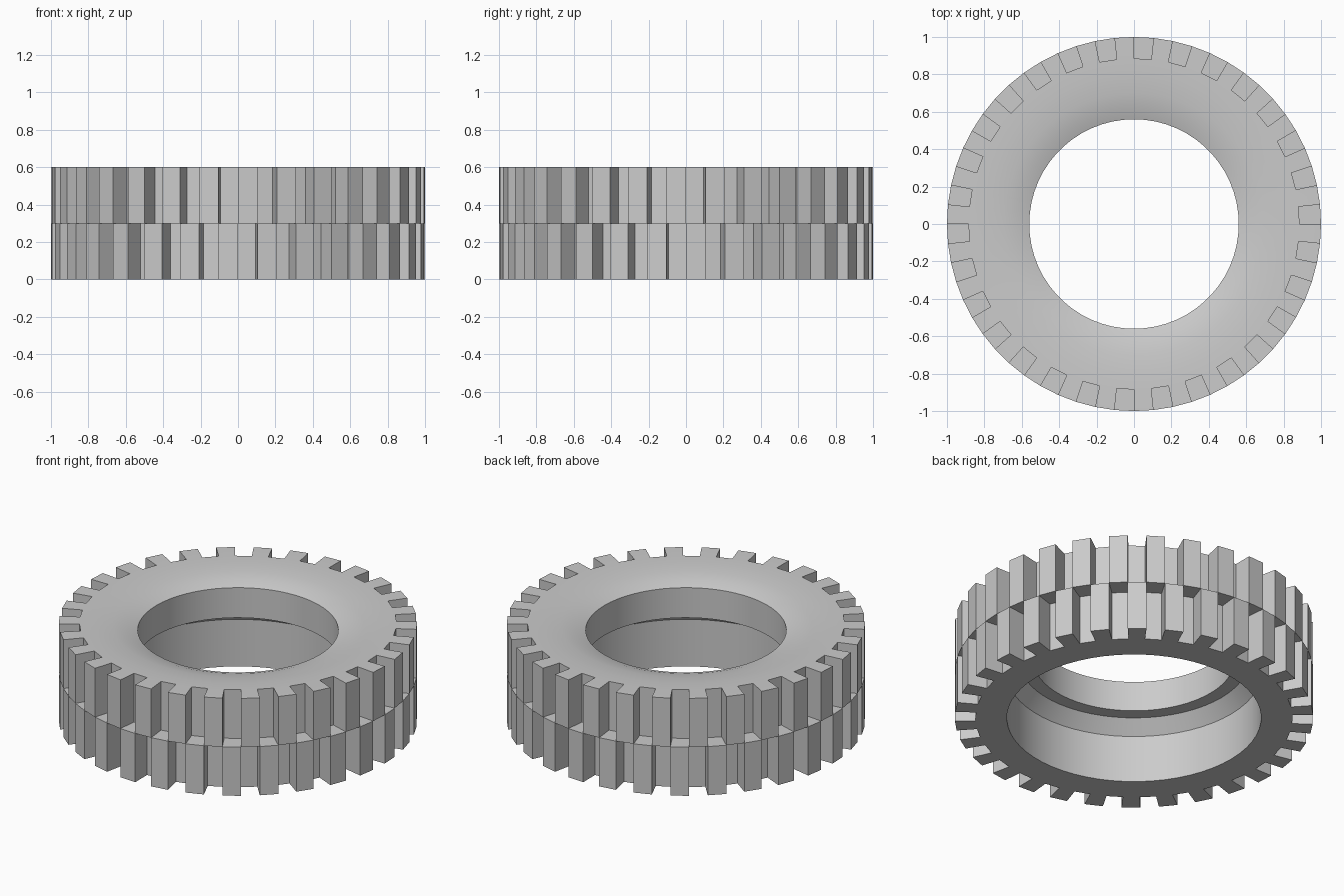
import bpy, bmesh, math
from mathutils import Matrix

cube = bpy.data.objects.get("Cube")
if cube:
    bpy.data.objects.remove(cube)

SEGMENTS = 60
FLOOR, OUTER = 0.885, 1.0
HEIGHT, MIDDLE = 0.6, 0.3

# Grey rubber
rubber = bpy.data.materials.new("grey_rubber")
rubber.use_nodes = True
grey = (0.6, 0.6, 0.6, 1)
rubber.diffuse_color = grey
rubber.node_tree.nodes["Principled BSDF"].inputs["Base Color"].default_value = grey

# Closed cross-section: tread floor, dished sidewall, stepped bore, flat base
profile = [
    (FLOOR, 0), (FLOOR, MIDDLE), (FLOOR, HEIGHT),
    (0.8, 0.598), (0.7, 0.59), (0.62, 0.576), (0.56, 0.555),
    (0.56, 0.37), (0.64, 0.37), (0.71, 0.29), (0.71, 0),
]

bm = bmesh.new()
rings = []
for i in range(SEGMENTS):
    a = math.tau * i / SEGMENTS
    rings.append([bm.verts.new((r * math.cos(a), r * math.sin(a), z)) for r, z in profile])

# Revolve the section, picking alternate tread faces in each row for the lugs
lug_faces = []
for i in range(SEGMENTS):
    here, ahead = rings[i], rings[(i + 1) % SEGMENTS]
    for j in range(len(profile)):
        k = (j + 1) % len(profile)
        face = bm.faces.new((here[j], ahead[j], ahead[k], here[k]))
        if j < 2 and (i + j) % 2 == 0:
            lug_faces.append(face)

# Pull the staggered lugs outward
lugs = bmesh.ops.extrude_discrete_faces(bm, faces=lug_faces)["faces"]
lug_verts = list({v for f in lugs for v in f.verts})
bmesh.ops.scale(bm, vec=(OUTER / FLOOR, OUTER / FLOOR, 1), verts=lug_verts, space=Matrix())
bm.normal_update()

mesh = bpy.data.meshes.new("tyre")
bm.to_mesh(mesh)
bm.free()
mesh.materials.append(rubber)
tyre = bpy.data.objects.new("tyre", mesh)
bpy.context.collection.objects.link(tyre)

# Smooth bore and sidewall, crisp lugs
bpy.ops.object.select_all(action="DESELECT")
tyre.select_set(True)
bpy.context.view_layer.objects.active = tyre
bpy.ops.object.shade_smooth_by_angle(angle=math.radians(30))
